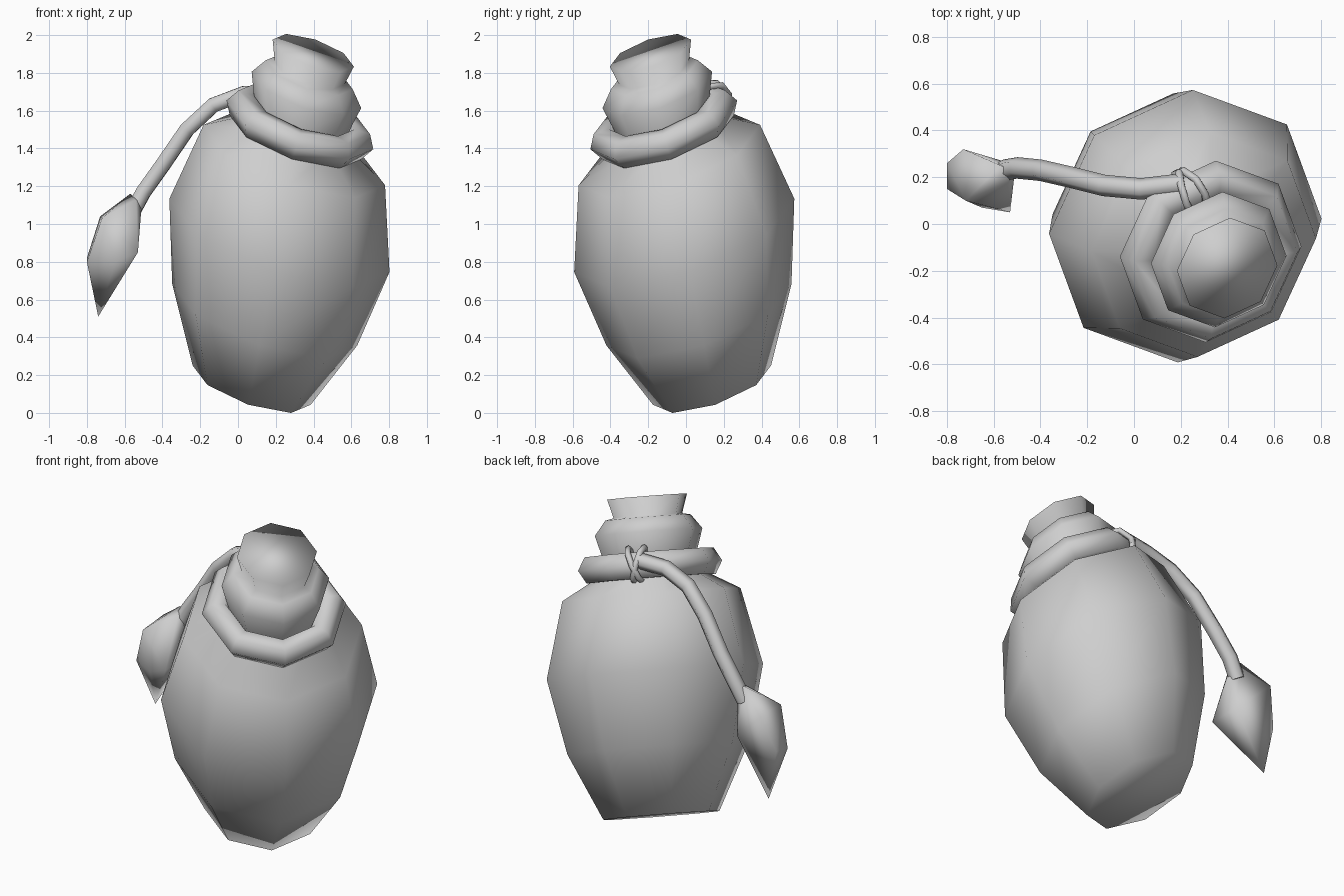
import bpy, bmesh
from math import sin, cos, pi, radians, sqrt
from mathutils import Vector

if "Cube" in bpy.data.objects:
    bpy.data.objects.remove(bpy.data.objects["Cube"])

mat = bpy.data.materials.new("light_grey")
mat.use_nodes = True
GREY = (0.62, 0.62, 0.62, 1)
mat.diffuse_color = GREY
mat.node_tree.nodes["Principled BSDF"].inputs["Base Color"].default_value = GREY

# Leaning frame: the rings tilt more steeply than the centre line
TILT = radians(26.5)
LEAN = Vector((1, -1, 0)) / sqrt(2)
SIDE = Vector((1, 1, 0)) / sqrt(2)
UP = Vector((0, 0, 1))
FORWARD = LEAN * cos(TILT) - UP * sin(TILT)
NORMAL = LEAN * sin(TILT) + UP * cos(TILT)
SIDES = 8


def centre(z):
    return Vector((0.21, 0, z)) + LEAN * (-0.195 + (z - 0.147) * 0.2625)


def radial(angle):
    return FORWARD * cos(angle) + SIDE * sin(angle)


def finish(name, bm):
    bmesh.ops.recalc_face_normals(bm, faces=bm.faces)
    for f in bm.faces:
        f.smooth = True
    mesh = bpy.data.meshes.new(name)
    bm.to_mesh(mesh)
    bm.free()
    mesh.materials.append(mat)
    obj = bpy.data.objects.new(name, mesh)
    bpy.context.collection.objects.link(obj)
    return obj


def lathe(name, profile, closed=False):
    """profile: (centre height, radius, offset along the tilted normal)"""
    bm = bmesh.new()
    rings = [[bm.verts.new(centre(z) + radial(2 * pi * i / SIDES) * r + NORMAL * h)
              for i in range(SIDES)] for z, r, h in profile]
    pairs = list(zip(rings, rings[1:]))
    if closed:
        pairs.append((rings[-1], rings[0]))
    else:
        bm.faces.new(rings[0])
        bm.faces.new(rings[-1])
    for a, b in pairs:
        for i in range(SIDES):
            j = (i + 1) % SIDES
            bm.faces.new((a[i], a[j], b[j], b[i]))
    return finish(name, bm)


def tube(name, points, radius, cyclic=False):
    curve = bpy.data.curves.new(name, "CURVE")
    curve.dimensions = "3D"
    curve.bevel_depth = radius
    curve.bevel_resolution = 1
    curve.use_fill_caps = True
    spline = curve.splines.new("POLY")
    spline.points.add(len(points) - 1)
    for p, co in zip(spline.points, points):
        p.co = (*co, 1)
    spline.use_cyclic_u = cyclic
    temp = bpy.data.objects.new(name, curve)
    bpy.context.collection.objects.link(temp)
    bpy.context.view_layer.update()
    mesh = bpy.data.meshes.new_from_object(
        temp.evaluated_get(bpy.context.evaluated_depsgraph_get()))
    bpy.data.objects.remove(temp)
    bm = bmesh.new()
    bm.from_mesh(mesh)
    bpy.data.meshes.remove(mesh)
    return finish(name, bm)


# Bottle body, neck and flared mouth
lathe("bottle", [(z, r, 0) for z, r in (
    (0.147, 0.33), (0.52, 0.517), (0.94, 0.615), (1.365, 0.507), (1.5, 0.26),
    (1.56, 0.26), (1.71, 0.306), (1.79, 0.243), (1.8, 0.195), (1.905, 0.227))])

# Rope ring around the neck
ROPE_Z, ROPE_R, ROPE_T = 1.525, 0.325, 0.085
lathe("rope_ring", [(ROPE_Z, ROPE_R + ROPE_T * cos(a), ROPE_T * sin(a))
                    for a in (i * pi / 3 for i in range(6))], closed=True)

# Crossed knot loops around the ring
KNOT = radians(157.5)
out = radial(KNOT)
along = NORMAL.cross(out)
knot = centre(ROPE_Z) + out * ROPE_R * cos(pi / SIDES)
for name, slant in (("knot_loop_a", 0.035), ("knot_loop_b", -0.035)):
    tube(name, [knot + (out * cos(a) + NORMAL * sin(a)) * 0.098
                + along * slant * (sin(a) + 0.3)
                for a in (i * pi / 4 for i in range(8))], 0.018, cyclic=True)

# Hanging rope tail
tube("rope_tail", [(0.2, 0.17, 1.7), (0.03, 0.15, 1.69), (-0.13, 0.165, 1.63),
                   (-0.27, 0.2, 1.5), (-0.4, 0.23, 1.31), (-0.5, 0.24, 1.17),
                   (-0.56, 0.23, 1.06)], 0.046)

# Faceted tassel at the end of the tail
bm = bmesh.new()
for co in ((-0.57, 0.25, 1.16), (-0.51, 0.22, 1.1), (-0.54, 0.18, 1.13),
           (-0.73, 0.32, 1.04), (-0.72, 0.1, 1.03), (-0.8, 0.15, 0.8),
           (-0.8, 0.26, 0.82), (-0.53, 0.05, 0.85), (-0.53, 0.26, 0.85),
           (-0.65, 0.07, 0.8), (-0.74, 0.25, 0.51)):
    bm.verts.new(co)
bmesh.ops.convex_hull(bm, input=bm.verts)
finish("tassel", bm)
